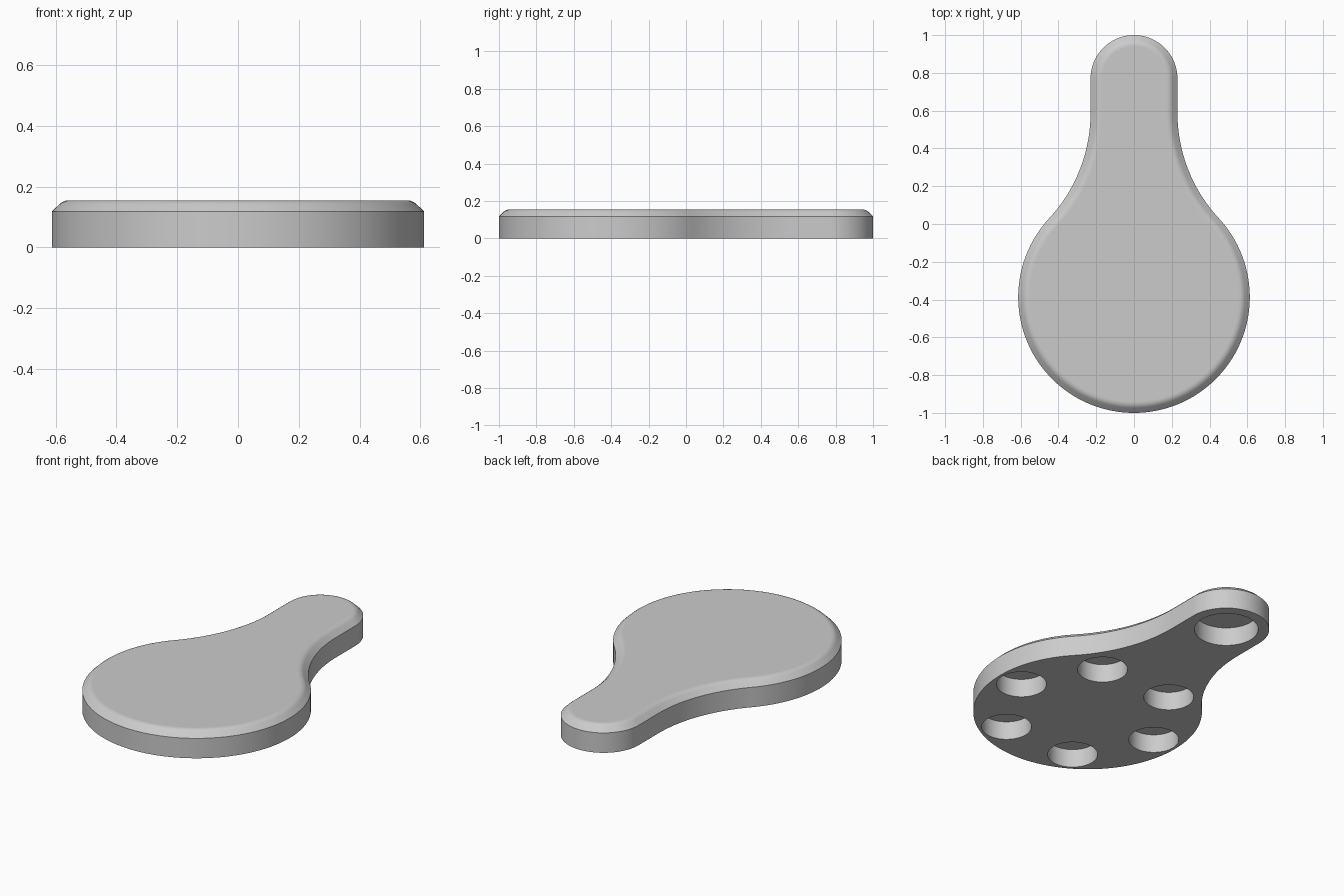
import bpy, bmesh
from math import sin, cos, pi, atan2, sqrt

cube = bpy.data.objects.get("Cube")
if cube:
    bpy.data.objects.remove(cube)

# Main dimensions
BODY_R, BODY_Y = 0.613, -0.387
HANDLE_R, HANDLE_Y = 0.23, 0.77
NECK_R = 0.82
NECK_X = HANDLE_R + NECK_R
NECK_DY = sqrt((BODY_R + NECK_R) ** 2 - NECK_X ** 2)
HOLE_DEPTH = 0.108

grey = bpy.data.materials.new("plain grey")
grey.use_nodes = True
grey.diffuse_color = (0.6, 0.6, 0.6, 1)
grey.node_tree.nodes["Principled BSDF"].inputs["Base Color"].default_value = (0.6, 0.6, 0.6, 1)


def arc(cx, cy, r, start, end, n):
    angles = [start + (end - start) * i / n for i in range(n + 1)]
    return [(cx + r * cos(a), cy + r * sin(a)) for a in angles]


def outline(inset):
    """Paddle outline: round body, concave neck and round handle end, mirrored."""
    join = atan2(NECK_DY, NECK_X)
    half = arc(0, BODY_Y, BODY_R - inset, -pi / 2, join, 48)
    half += arc(NECK_X, BODY_Y + NECK_DY, NECK_R + inset, pi + join, pi, 24)[1:]
    half += arc(0, HANDLE_Y, HANDLE_R - inset, 0, pi / 2, 24)
    return half + [(-x, y) for x, y in half[-2:0:-1]]


def make_object(name, bm):
    mesh = bpy.data.meshes.new(name)
    bmesh.ops.recalc_face_normals(bm, faces=bm.faces)
    bm.to_mesh(mesh)
    bm.free()
    mesh.materials.append(grey)
    obj = bpy.data.objects.new(name, mesh)
    bpy.context.collection.objects.link(obj)
    return obj


# Paddle body: upright wall, then a rounded chamfer up to the flat top
profile = [(0, 0), (0, 0.118), (0.026, 0.143), (0.036, 0.150), (0.047, 0.154), (0.06, 0.155)]
bm = bmesh.new()
rings = [[bm.verts.new((x, y, z)) for x, y in outline(inset)] for inset, z in profile]
for low, high in zip(rings, rings[1:]):
    for i in range(len(low)):
        j = (i + 1) % len(low)
        bm.faces.new((low[i], low[j], high[j], high[i]))
bm.faces.new(rings[0][::-1])
bm.faces.new(rings[-1])
paddle = make_object("paddle_body", bm)

# Blind round pockets in the underside: ring of six and one in the handle
pockets = [(x, y, 0.134) for x, y in arc(0, BODY_Y, 0.463, 0, 5 * pi / 3, 5)]
pockets.append((0, HANDLE_Y, 0.171))
bm = bmesh.new()
for x, y, r in pockets:
    disc = bmesh.ops.create_cone(bm, cap_ends=True, segments=64, radius1=r, radius2=r,
                                 depth=2 * HOLE_DEPTH)
    bmesh.ops.translate(bm, vec=(x, y, 0), verts=disc["verts"])
cutter = make_object("pocket_cutter", bm)
cutter.hide_render = True

bpy.ops.object.select_all(action="DESELECT")
bpy.context.view_layer.objects.active = paddle
paddle.select_set(True)
cut = paddle.modifiers.new("pockets", "BOOLEAN")
cut.operation = "DIFFERENCE"
cut.solver = "EXACT"
cut.object = cutter
bpy.ops.object.modifier_apply(modifier=cut.name)
bpy.data.objects.remove(cutter)

# Smooth curved walls, crisp rims and a clean flat top
bpy.ops.object.shade_smooth_by_angle(angle=pi / 6)
normals = paddle.modifiers.new("flat_top_shading", "WEIGHTED_NORMAL")
normals.keep_sharp = True
